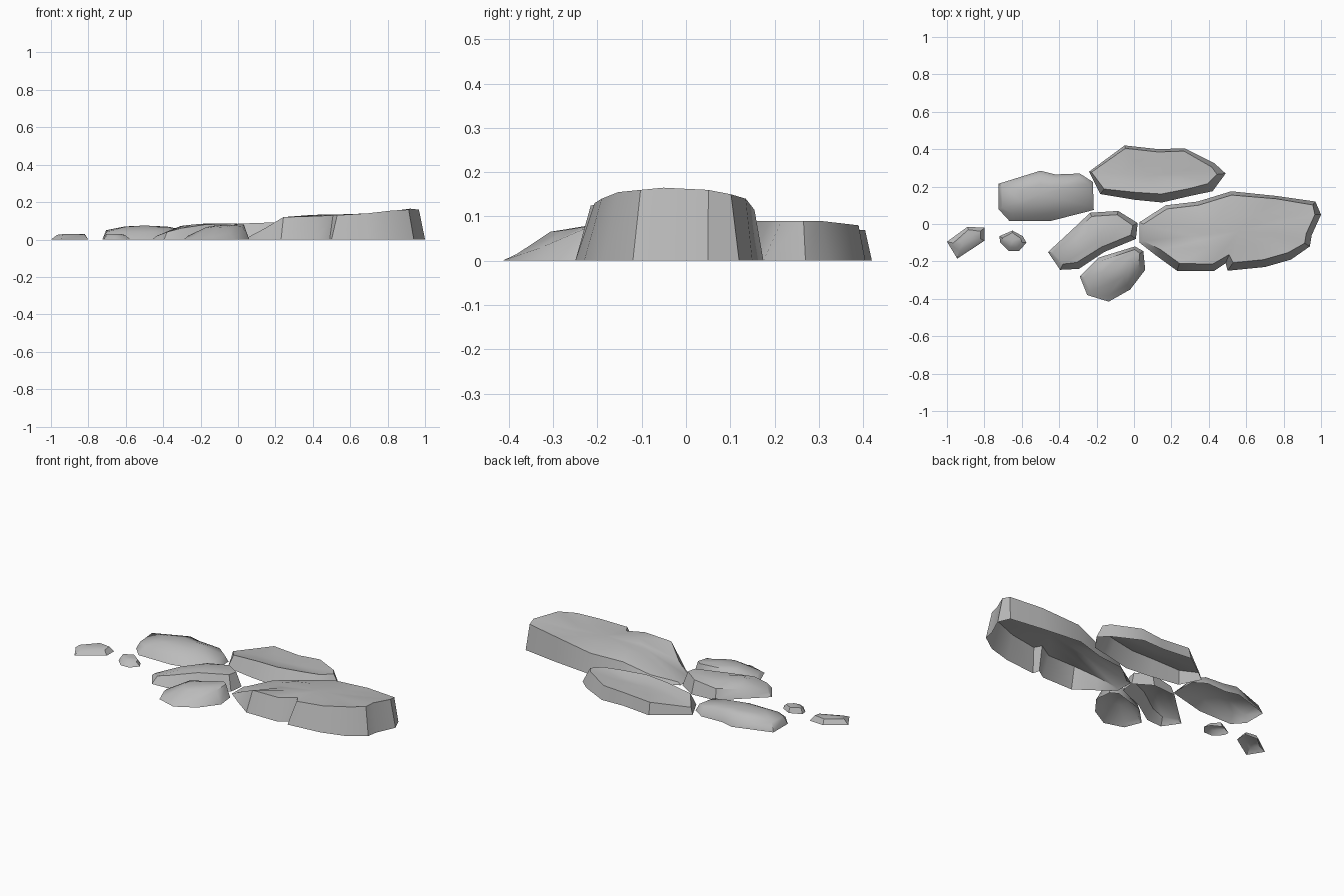
import bpy, bmesh
from math import radians
from mathutils import Vector

cube = bpy.data.objects.get("Cube")
if cube:
    bpy.data.objects.remove(cube, do_unlink=True)

stone = bpy.data.materials.new("stone grey")
stone.use_nodes = True
stone.diffuse_color = (0.5, 0.5, 0.5, 1)
stone.node_tree.nodes["Principled BSDF"].inputs["Base Color"].default_value = stone.diffuse_color


def ring_faces(bm, lower, upper):
    """Bridge two loops of equal length."""
    n = len(lower)
    for i in range(n):
        j = (i + 1) % n
        bm.faces.new((lower[i], lower[j], upper[j], upper[i]))


def inward(points, i):
    """Mitred inward direction of a counter-clockwise outline."""
    a, b, c = points[i - 1], points[i], points[(i + 1) % len(points)]
    d, e = (b - a).normalized(), (c - b).normalized()
    n, m = Vector((-d.y, d.x)), Vector((-e.y, e.x))
    return (n + m) / max(1 + n.dot(m), 0.7)


def rock(name, outline, peak, reach=0.5, rise=0.8, sharp=35):
    """Open-bottomed slab: outline of (x, y, inset, rim height) in hundredths,
    peak is the (x, y, z) of the crown in hundredths."""
    rows = [[v / 100 for v in row] for row in outline]
    flat = [Vector(r[:2]) for r in rows]
    n = len(flat)
    if sum(flat[i - 1].cross(flat[i]) for i in range(n)) < 0:
        rows.reverse()
        flat.reverse()
    crown = Vector(peak) / 100

    bm = bmesh.new()
    base = [bm.verts.new((p.x, p.y, 0)) for p in flat]
    rim, inner = [], []
    for i, (p, row) in enumerate(zip(flat, rows)):
        q = p + inward(flat, i) * row[2]
        rim.append(bm.verts.new((q.x, q.y, row[3])))
        s = q.lerp(crown.xy, reach)
        inner.append(bm.verts.new((s.x, s.y, row[3] + (crown.z - row[3]) * rise)))
    ring_faces(bm, base, rim)
    ring_faces(bm, rim, inner)
    top = bm.verts.new(crown)
    for i in range(n):
        bm.faces.new((inner[i - 1], inner[i], top))

    mesh = bpy.data.meshes.new(name)
    bm.to_mesh(mesh)
    bm.free()
    mesh.materials.append(stone)
    obj = bpy.data.objects.new(name, mesh)
    bpy.context.collection.objects.link(obj)
    bpy.ops.object.select_all(action="DESELECT")
    obj.select_set(True)
    bpy.context.view_layer.objects.active = obj
    bpy.ops.object.shade_smooth_by_angle(angle=radians(sharp))


# Largest slab, with a notch in its front edge
rock("large_rock", [
    (3, -10, 2, 1), (12, -17, 4, 6), (23, -25, 4, 12), (43, -25, 3.5, 12.5),
    (49, -21, 3, 13), (50, -25, 4, 13), (70, -23, 4, 14), (84, -19, 4, 15.5),
    (94, -12, 3, 16), (95, -6, 3, 16.5), (100, 5, 3, 16), (97, 12, 2, 15),
    (76, 15, 1.5, 14), (52, 17.5, 2, 11.5), (34, 12, 2, 9), (17, 10, 2, 5),
    (3, 1, 2, 1)], (56, -4, 13.5))

# Back slab with a shallow hollow in the crown
rock("back_rock", [
    (-24, 28, 1, 4), (-5, 42, 1.5, 7), (13, 40, 1.5, 7), (27, 40.5, 1.5, 8),
    (43, 32.5, 2.5, 9), (49, 27, 3.5, 9), (42, 17.5, 4.5, 9), (30, 15, 4, 9),
    (15, 11.5, 4.5, 9), (0, 13, 4, 8.5), (-18, 16, 3, 7)], (8, 26, 7))

# Rounded slab on the rear right
rock("rounded_rock", [
    (-72.5, 21.5, 2, 5), (-50, 28.5, 2, 6), (-42, 26.5, 2, 6), (-29, 27, 2, 5),
    (-22, 22.5, 2, 4), (-21.5, 7.5, 3, 3), (-45, 1.5, 4, 4), (-66.5, 1.5, 4, 4),
    (-72.5, 8, 2, 4)], (-50, 16, 7.5), sharp=60)

# Middle slab
rock("middle_rock", [
    (-46, -15, 2, 2), (-33, -3, 2, 5), (-23.5, 6, 2, 6), (-8.5, 7, 2, 8),
    (2, 0.5, 2.5, 8.5), (1, -8, 3, 8.5), (-16, -15, 3, 8), (-29.5, -24, 3.5, 6),
    (-39.5, -24.5, 3, 4)], (-18, -5, 8.5))

# Front slab, sloping down to the front
rock("front_rock", [
    (-29, -28, 2, 2), (-19, -18, 2, 6), (0.5, -12, 1.5, 8), (5, -14.5, 2, 8),
    (6, -24.5, 3.5, 7), (-2, -35, 3, 3), (-13.5, -41.5, 3, 1.5),
    (-25, -38, 2, 1.5)], (-7, -23, 7.8), sharp=50)

# Two pebbles
rock("outer_pebble", [
    (-100, -9.5, 2.5, 2.5), (-89, -1.5, 1.5, 3), (-80, -2, 2, 3),
    (-80, -9, 2, 2.5), (-94.5, -18.5, 3, 2)], (-90, -8, 3))
rock("inner_pebble", [
    (-72, -6.5, 1.5, 3), (-65, -3.5, 1, 3), (-59.5, -6.5, 1.5, 2.5),
    (-57.5, -10, 2, 2), (-61.5, -14.5, 2, 1.5), (-67, -14.5, 2, 2),
    (-71.5, -10, 1.5, 2.5)], (-65, -9, 3))
